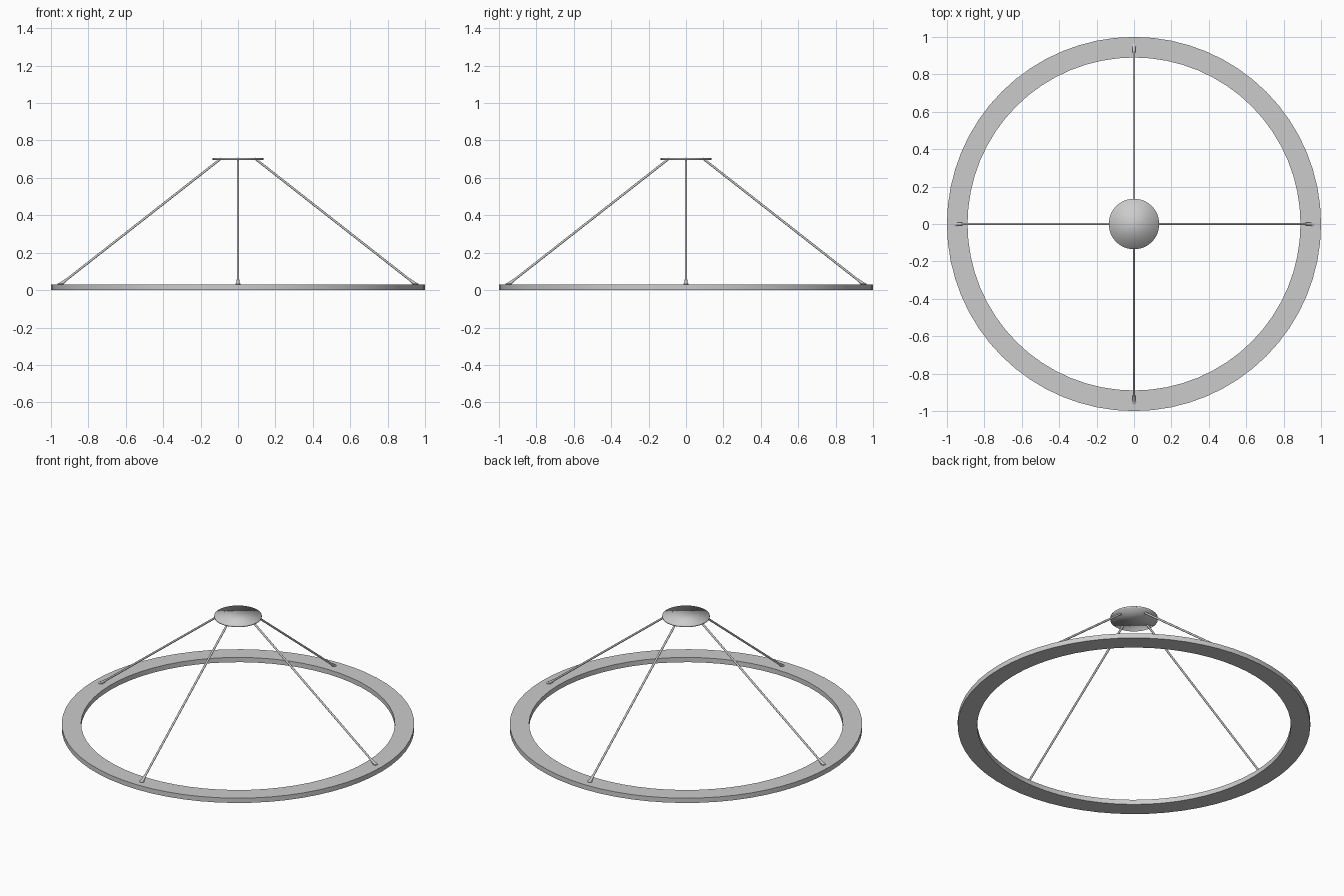
import bpy
import bmesh
from math import cos, sin, pi, radians
from mathutils import Vector

cube = bpy.data.objects.get("Cube")
if cube:
    bpy.data.objects.remove(cube)

RING_TOP = 0.03
CANOPY_TOP = 0.707


def finish(name, bm, smooth=True, angle=None):
    """Turn a bmesh into a named, shaded object."""
    bmesh.ops.recalc_face_normals(bm, faces=bm.faces)
    mesh = bpy.data.meshes.new(name)
    bm.to_mesh(mesh)
    bm.free()
    obj = bpy.data.objects.new(name, mesh)
    bpy.context.collection.objects.link(obj)
    for poly in mesh.polygons:
        poly.use_smooth = smooth
    if angle:
        mesh.set_sharp_from_angle(angle=radians(angle))
    return obj


def lathe(name, profile, sides, closed=False, angle=None):
    """Spin an (r, z) profile around the z axis."""
    bm = bmesh.new()
    verts = [bm.verts.new((r, 0, z)) for r, z in profile]
    pairs = list(zip(verts, verts[1:]))
    if closed:
        pairs.append((verts[-1], verts[0]))
    edges = [bm.edges.new(p) for p in pairs]
    bmesh.ops.spin(bm, geom=verts + edges, cent=(0, 0, 0), axis=(0, 0, 1),
                   angle=2 * pi, steps=sides)
    bmesh.ops.remove_doubles(bm, verts=bm.verts, dist=0.0001)
    return finish(name, bm, angle=angle)


def tapered_rod(name, start, end, r1, r2, sides=12):
    """Cone or cylinder between two points."""
    axis = end - start
    bm = bmesh.new()
    bmesh.ops.create_cone(bm, cap_ends=True, segments=sides, radius1=r1,
                          radius2=r2, depth=axis.length)
    obj = finish(name, bm, angle=40)
    obj.location = (start + end) / 2
    obj.rotation_mode = 'QUATERNION'
    obj.rotation_quaternion = axis.to_track_quat('Z', 'Y')
    return obj


# Flat light ring
lathe("light_ring",
      [(0.89, 0), (1, 0), (1, RING_TOP), (0.89, RING_TOP)],
      64, closed=True, angle=30)

# Thin ceiling canopy
bm = bmesh.new()
bmesh.ops.create_cone(bm, cap_ends=True, segments=48, radius1=0.135,
                      radius2=0.135, depth=0.01)
canopy = finish("ceiling_canopy", bm)
canopy.location.z = CANOPY_TOP - 0.005

# Four suspension rods with their ring fittings
for i, side in enumerate(("left", "back", "right", "front")):
    out = Vector((cos(i * pi / 2), sin(i * pi / 2), 0))
    foot = out * 0.95 + Vector((0, 0, RING_TOP))
    head = out * 0.09 + Vector((0, 0, CANOPY_TOP - 0.003))
    direction = (head - foot).normalized()
    tapered_rod(side + "_rod", foot, head, 0.006, 0.006)
    tapered_rod(side + "_rod_sleeve", foot, foot + direction * 0.05,
                0.01, 0.006)
    washer = lathe(side + "_ring_fitting",
                   [(0, 0), (0.014, 0), (0.014, 0.004), (0.008, 0.008),
                    (0, 0.009)], 16, angle=40)
    washer.location = foot
